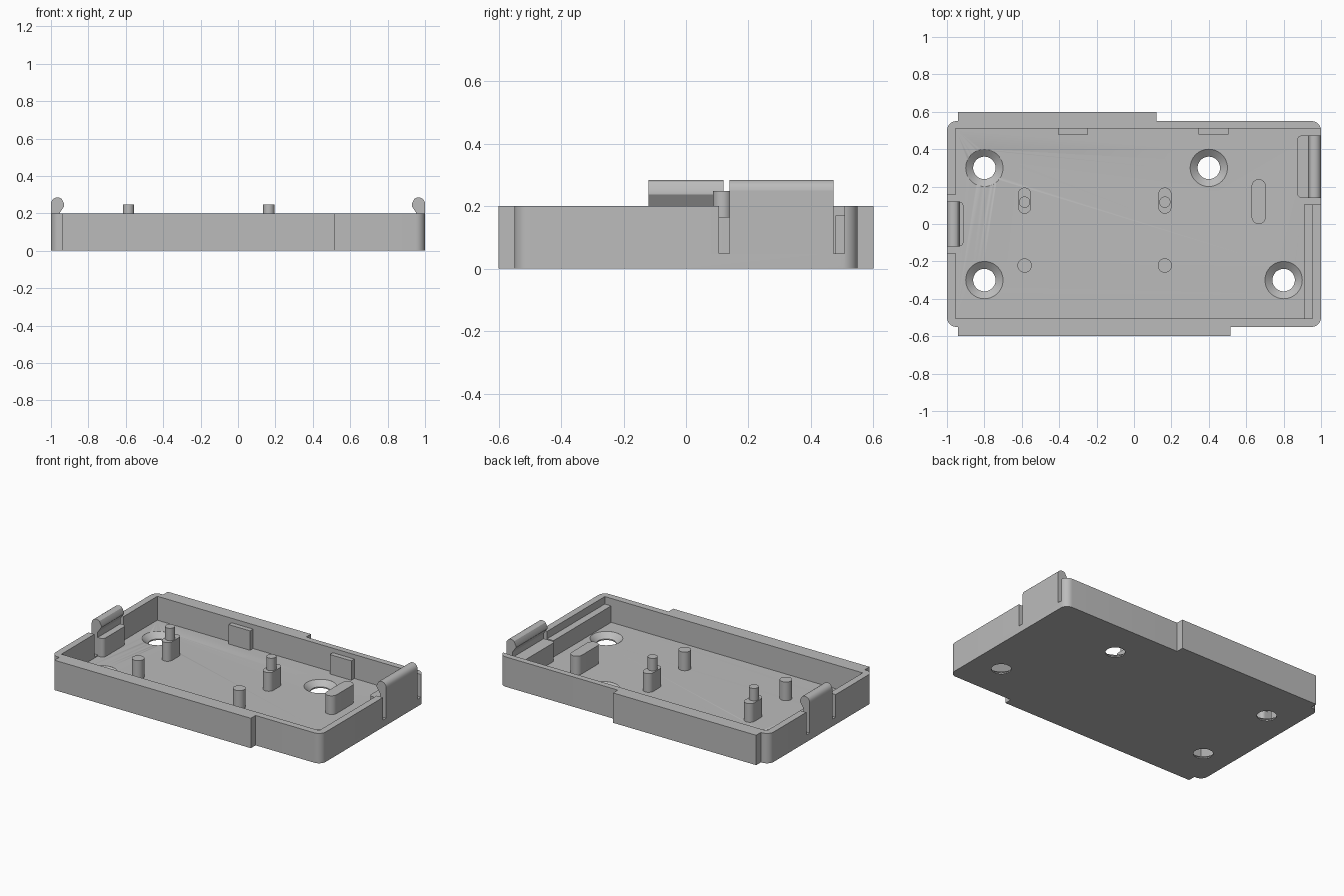
import bpy, bmesh, math
from mathutils import Vector

cube = bpy.data.objects.get("Cube")
if cube:
    bpy.data.objects.remove(cube, do_unlink=True)

plastic = bpy.data.materials.new("grey plastic")
plastic.use_nodes = True
grey = (0.5, 0.5, 0.5, 1)
plastic.diffuse_color = grey
plastic.node_tree.nodes["Principled BSDF"].inputs["Base Color"].default_value = grey

WALL, FLOOR, BOSS = 0.2, 0.04, 0.165   # rim, floor and boss heights


def prism(name, points, low, high, axis="z"):
    """Extrude a closed outline along z, or an (x, z) outline along y."""
    def place(p, t):
        return (p[0], p[1], t) if axis == "z" else (p[0], t, p[1])
    bm = bmesh.new()
    face = bm.faces.new([bm.verts.new(place(p, low)) for p in points])
    grown = bmesh.ops.extrude_face_region(bm, geom=[face])
    shift = Vector(place((0, 0), high - low))
    bmesh.ops.translate(bm, vec=shift, verts=[v for v in grown["geom"] if isinstance(v, bmesh.types.BMVert)])
    bmesh.ops.recalc_face_normals(bm, faces=bm.faces)
    mesh = bpy.data.meshes.new(name)
    bm.to_mesh(mesh)
    bm.free()
    mesh.materials.append(plastic)
    obj = bpy.data.objects.new(name, mesh)
    bpy.context.collection.objects.link(obj)
    return obj


def arc(cx, cy, r, start, end, steps=8):
    angles = [math.radians(start + (end - start) * i / steps) for i in range(steps + 1)]
    return [(cx + r * math.cos(a), cy + r * math.sin(a)) for a in angles]


def box(name, x0, x1, y0, y1, z0, z1):
    return prism(name, [(x0, y0), (x1, y0), (x1, y1), (x0, y1)], z0, z1)


def pill(name, x, y0, y1, r, z0, z1):
    outline = arc(x, y1 - r, r, 0, 180, 16) + arc(x, y0 + r, r, 180, 360, 16)
    return prism(name, outline, z0, z1)


def disc(name, x, y, r, z0, z1):
    return prism(name, arc(x, y, r, 0, 360, 48)[:-1], z0, z1)


def countersink(x, y):
    """Cone that widens upwards from the screw hole."""
    obj = disc("countersink_cutter", x, y, 0.06, 0.008, FLOOR)
    for v in obj.data.vertices:
        if v.co.z > 0.02:
            v.co.x = x + (v.co.x - x) / 0.6
            v.co.y = y + (v.co.y - y) / 0.6
    # carry the wide end straight up past the floor
    return [obj, disc("clearance_cutter", x, y, 0.1, FLOOR - 0.0002, 0.06),
            disc("screw_hole_cutter", x, y, 0.06, -0.02, 0.02)]


def smooth(obj):
    bpy.ops.object.select_all(action="DESELECT")
    obj.select_set(True)
    bpy.context.view_layer.objects.active = obj
    bpy.ops.object.shade_smooth_by_angle(angle=math.radians(30))


# Tray body: rounded outline with thicker front and back walls
outline = (arc(-0.95, -0.5, 0.05, 180, 260)
           + [(-0.94, -0.55), (-0.94, -0.6), (0.515, -0.6), (0.515, -0.55)]
           + arc(0.95, -0.5, 0.05, 270, 360) + arc(0.95, 0.5, 0.05, 0, 90)
           + [(0.12, 0.55), (0.12, 0.6), (-0.94, 0.6), (-0.94, 0.55)]
           + arc(-0.95, 0.5, 0.05, 100, 180))
tray = prism("tray", outline, 0, WALL)

# Cavity, clip slots and screw holes
cutters = [box("cavity_cutter", -0.955, 0.955, -0.505, 0.51, FLOOR, 0.4)]
for side, y in [(-1, -0.155), (-1, 0.12), (1, 0.105), (1, 0.473)]:
    x0, x1 = sorted((side * 0.94, side * 1.1))
    cutters.append(box("slot_cutter", x0, x1, y, y + 0.035, 0.048, 0.4))
for x, y in [(-0.8, 0.3), (-0.8, -0.3), (0.4, 0.3), (0.8, -0.3)]:
    cutters += countersink(x, y)
for cutter in cutters:
    cutter.hide_render = True
    mod = tray.modifiers.new(cutter.name, "BOOLEAN")
    mod.operation, mod.solver, mod.object = "DIFFERENCE", "EXACT", cutter
bpy.context.view_layer.update()
baked = bpy.data.meshes.new_from_object(tray.evaluated_get(bpy.context.evaluated_depsgraph_get()))
tray.modifiers.clear()
tray.data = baked
for cutter in cutters:
    bpy.data.objects.remove(cutter, do_unlink=True)
smooth(tray)

# Snap clips: hooked head on top of the wall, rounded block behind it
head = ([(1, WALL), (1, 0.25)] + arc(0.965, 0.25, 0.035, 0, 130)
        + [(0.929, 0.25), (0.929, 0.238), (0.955, WALL)])
for name, side, y0, y1, inner in [("right_clip", -1, -0.12, 0.12, 0.912),
                                  ("left_clip", 1, 0.14, 0.473, 0.872)]:
    smooth(prism(name + "_head", [(side * x, z) for x, z in head], y0, y1, "y"))
    r = 0.025
    block = ([(0.956, y1)] + arc(inner + r, y1 - r, r, 90, 180)
             + arc(inner + r, y0 + r, r, 180, 270) + [(0.956, y0)])
    smooth(prism(name + "_block", [(side * x, y) for x, y in block], FLOOR, BOSS))

# Ledge along the left wall and tabs on the back wall
box("side_ledge", 0.908, 0.956, -0.506, 0.105, FLOOR, 0.15)
for x in (-0.405, 0.345):
    box("back_tab", x, x + 0.16, 0.478, 0.511, FLOOR, 0.17)

# Board supports: pinned pills at the back, plain posts at the front
for x in (-0.585, 0.165):
    smooth(pill("support", x, 0.055, 0.195, 0.035, FLOOR, BOSS))
    smooth(disc("locating_pin", x, 0.117, 0.03, BOSS, 0.248))
    smooth(disc("post", x, -0.222, 0.038, FLOOR, BOSS))
smooth(pill("long_support", 0.667, 0, 0.24, 0.038, FLOOR, BOSS))
